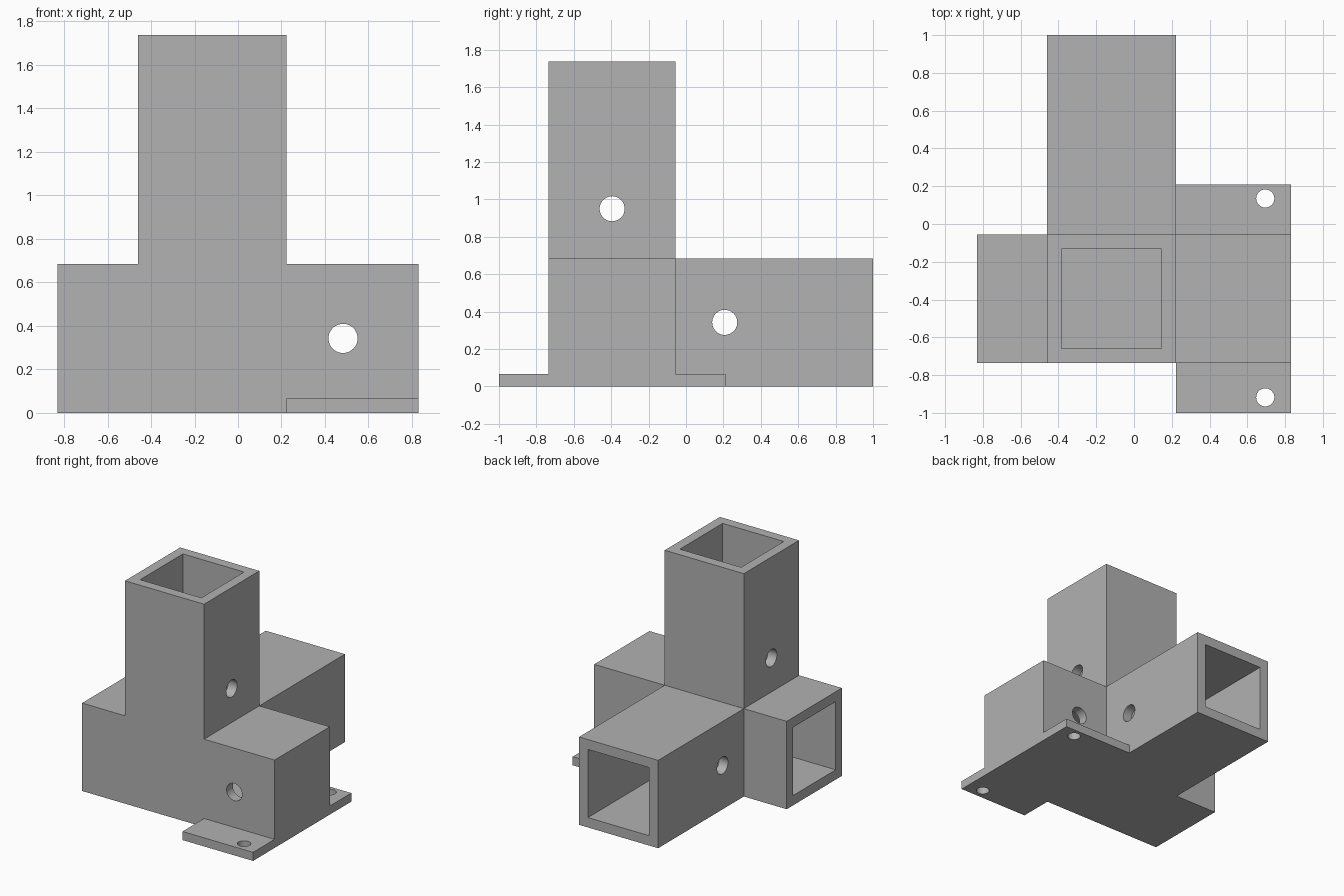
import bpy
import bmesh
from math import pi
from mathutils import Matrix, Vector

cube = bpy.data.objects.get("Cube")
if cube:
    bpy.data.objects.remove(cube, do_unlink=True)

# Shared dimensions
WALL = 0.077
X0, X1 = -0.46, 0.222          # tower and back arm, across
Y0, Y1 = -0.735, -0.055        # front block, depth
ARM_H, TOP, END = 0.685, 1.737, 0.83
PLATE_H = 0.067
HOLE_R, SCREW_R = 0.067, 0.048
MID_X, MID_Y, MID_Z = (X0 + X1) / 2, (Y0 + Y1) / 2, ARM_H / 2

grey = bpy.data.materials.new("plain_grey")
grey.use_nodes = True
colour = (0.445, 0.445, 0.445, 1)
grey.diffuse_color = colour
grey.node_tree.nodes["Principled BSDF"].inputs["Base Color"].default_value = colour


def finish(name, bm):
    bmesh.ops.recalc_face_normals(bm, faces=bm.faces[:])
    mesh = bpy.data.meshes.new(name)
    bm.to_mesh(mesh)
    bm.free()
    mesh.materials.append(grey)
    obj = bpy.data.objects.new(name, mesh)
    bpy.context.collection.objects.link(obj)
    return obj


def box(name, low, high):
    low, high = Vector(low), Vector(high)
    bm = bmesh.new()
    place = Matrix.Translation((low + high) / 2) @ Matrix.Diagonal((*(high - low), 1))
    bmesh.ops.create_cube(bm, size=1, matrix=place)
    return finish(name, bm)


def drill(centre, axis, radius, length):
    bm = bmesh.new()
    turn = {"X": Matrix.Rotation(pi / 2, 4, "Y"),
            "Y": Matrix.Rotation(pi / 2, 4, "X"),
            "Z": Matrix.Identity(4)}[axis]
    bmesh.ops.create_cone(bm, cap_ends=True, segments=40, radius1=radius, radius2=radius,
                          depth=length, matrix=Matrix.Translation(centre) @ turn)
    return finish("drill_cutter", bm)


def cut(obj, cutters):
    bpy.ops.object.select_all(action="DESELECT")
    obj.select_set(True)
    bpy.context.view_layer.objects.active = obj
    for cutter in cutters:
        cutter.hide_render = True
        mod = obj.modifiers.new("cut", "BOOLEAN")
        mod.operation = "DIFFERENCE"
        mod.solver = "EXACT"
        mod.object = cutter
        bpy.ops.object.modifier_apply(modifier=mod.name)
        bpy.data.objects.remove(cutter, do_unlink=True)
    bpy.ops.object.shade_smooth_by_angle(angle=pi / 6)


# Front block: inverted T outline pulled back through its depth
outline = [(-END, 0), (END, 0), (END, ARM_H), (X1, ARM_H),
           (X1, TOP), (X0, TOP), (X0, ARM_H), (-END, ARM_H)]
bm = bmesh.new()
face = bm.faces.new([bm.verts.new((x, Y0, z)) for x, z in outline])
pulled = bmesh.ops.extrude_face_region(bm, geom=[face])["geom"]
bmesh.ops.translate(bm, vec=(0, Y1 - Y0, 0),
                    verts=[v for v in pulled if isinstance(v, bmesh.types.BMVert)])
bracket = finish("tower_and_cross_arm", bm)

# Sockets open at the tower top and at the short arm, plus pin holes
cut(bracket, [
    box("tower_socket", (X0 + WALL, Y0 + WALL, ARM_H), (X1 - WALL, Y1 - WALL, TOP + 0.2)),
    box("cross_socket", (-END - 0.2, Y0 + WALL, WALL), (END - WALL, Y1 - WALL, ARM_H - WALL)),
    drill((MID_X, MID_Y, 0.95), "X", HOLE_R, 1),
    drill((0.483, MID_Y, MID_Z), "Y", HOLE_R, 1),
])

# Back arm: square tube closed by the front block
back_arm = box("back_arm", (X0, Y1, 0), (X1, 1, ARM_H))
cut(back_arm, [
    box("back_socket", (X0 + WALL, Y1 - 0.2, WALL), (X1 - WALL, 1.2, ARM_H - WALL)),
    drill((MID_X, 0.207, MID_Z), "X", HOLE_R, 1),
])

# Screw tabs in front of and behind the long side of the cross arm
for name, y_low, y_high, y_hole in (("front_tab", -1, Y0, -0.918),
                                    ("back_tab", Y1, 0.21, 0.135)):
    tab = box(name, (X1, y_low, 0), (END, y_high, PLATE_H))
    cut(tab, [drill((0.695, y_hole, PLATE_H / 2), "Z", SCREW_R, 0.3)])
